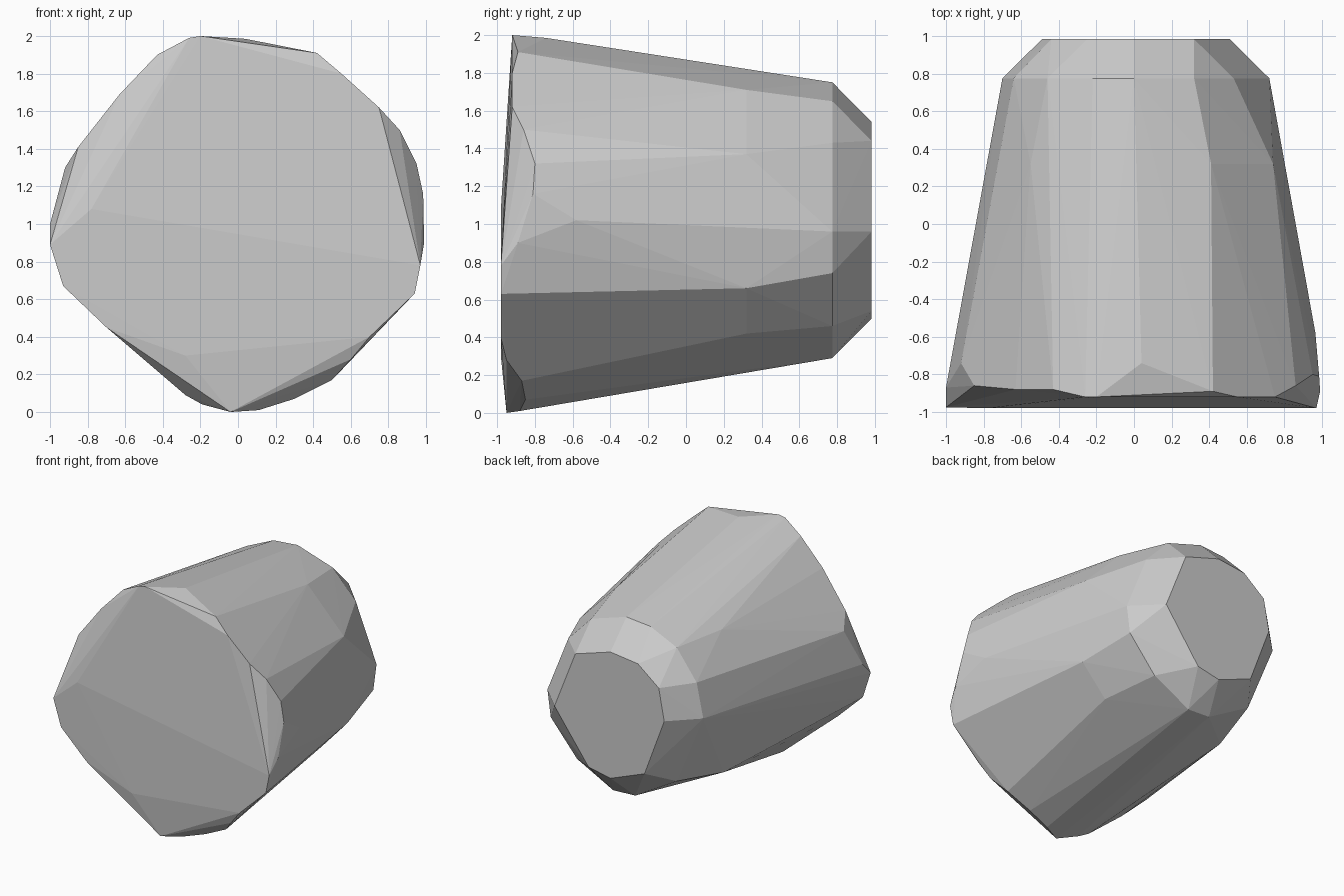
import bpy, bmesh

# Small flat end at the back (x, z), y = 0.983
cap = [(.32, 1.44), (0, 1.54), (-.25, 1.51), (-.44, 1.36), (-.49, 1.1),
       (-.31, .62), (0, .5), (.2, .54), (.51, .96)]
# Bevelled shoulder (x, z), y = 0.775
shoulder = [(.32, 1.65), (0, 1.75), (-.22, 1.73), (-.46, 1.62), (-.64, 1.38),
            (-.70, 1.10), (-.46, .52), (-.08, .30), (.12, .29), (.45, .46),
            (.69, .74), (.72, .96), (.53, 1.43)]
# Slight swelling of the body (x, z), y = 0.32
body = [(.41, 1.71), (-.34, 1.75), (-.55, 1.62), (.74, 1.37), (.77, .66),
        (.55, .42), (-.57, .45)]
# Chipped wide rim at the front (x, y, z)
rim = [(-.2, -.92, 2), (-.26, -.92, 1.99), (.04, -.74, 1.985), (-.43, -.88, 1.9),
       (-.63, -.88, 1.69), (-.85, -.86, 1.41), (-.92, -.74, 1.3), (-1, -.87, 1),
       (-1, -.975, .89), (-.93, -.975, .67), (-.7, -.975, .45), (-.28, -.86, .09),
       (-.19, -.87, .04), (-.04, -.95, 0), (.11, -.88, .01), (.3, -.85, .07),
       (.5, -.87, .17), (.6, -.95, .28), (.94, -.98, .63), (.97, -.98, .78),
       (.99, -.89, .9), (.985, -.81, 1.16), (.95, -.8, 1.32), (.86, -.86, 1.5),
       (.75, -.92, 1.62), (.55, -.92, 1.8), (.42, -.89, 1.91), (.965, -.58, 1.02)]
# Slightly raised front face (x, z), y = -0.98
face = [(-.28, .3), (.7, .4), (-.78, 1.08)]

bm = bmesh.new()
for ring, y in ((cap, .983), (shoulder, .775), (body, .32), (face, -.98)):
    for x, z in ring:
        bm.verts.new((x, y, z))
for p in rim:
    bm.verts.new(p)

# Wrap the rings in a faceted convex skin
bmesh.ops.convex_hull(bm, input=bm.verts[:])
loose = [v for v in bm.verts if not v.link_faces]
bmesh.ops.delete(bm, geom=loose, context='VERTS')
bmesh.ops.dissolve_limit(bm, angle_limit=.01, verts=bm.verts[:], edges=bm.edges[:])
bmesh.ops.recalc_face_normals(bm, faces=bm.faces[:])

mesh = bpy.data.meshes.new("tapered_stone")
bm.to_mesh(mesh)
bm.free()
stone = bpy.data.objects.new("tapered_stone", mesh)
bpy.context.collection.objects.link(stone)
